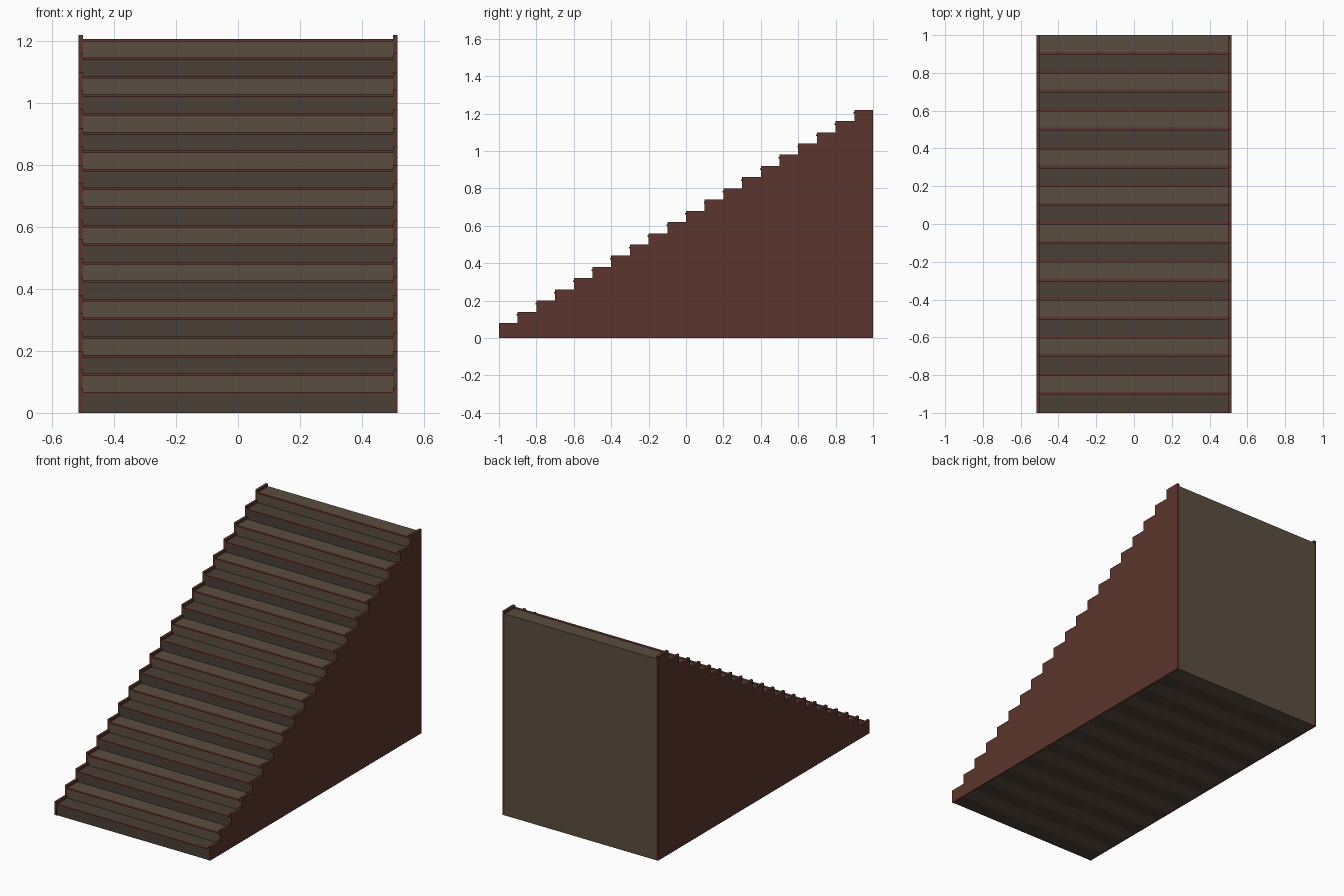
import bpy, bmesh

if "Cube" in bpy.data.objects:
    bpy.data.objects.remove(bpy.data.objects["Cube"])

STEPS, RUN, RISE = 20, 0.1, 0.06
HALF_W, PANEL = 0.5, 0.015


def material(name, rgb):
    m = bpy.data.materials.new(name)
    m.diffuse_color = (*rgb, 1)
    m.use_nodes = True
    m.node_tree.nodes["Principled BSDF"].inputs["Base Color"].default_value = m.diffuse_color
    return m


light = material("light_wood", (0.105, 0.075, 0.052))
dark = material("dark_wood", (0.070, 0.050, 0.038))
red = material("red_wood", (0.105, 0.036, 0.026))


def prism(name, profile, x0, x1, mat):
    """Extrude a (y, z) profile from x0 to x1."""
    bm = bmesh.new()
    face = bm.faces.new([bm.verts.new((x0, y, z)) for y, z in profile])
    ext = bmesh.ops.extrude_face_region(bm, geom=[face])
    verts = [g for g in ext["geom"] if isinstance(g, bmesh.types.BMVert)]
    bmesh.ops.translate(bm, verts=verts, vec=(x1 - x0, 0, 0))
    bmesh.ops.recalc_face_normals(bm, faces=bm.faces)
    me = bpy.data.meshes.new(name)
    bm.to_mesh(me)
    bm.free()
    me.materials.append(mat)
    ob = bpy.data.objects.new(name, me)
    bpy.context.collection.objects.link(ob)
    return ob


def rect(y0, y1, z0, z1):
    return [(y0, z0), (y1, z0), (y1, z1), (y0, z1)]


# Solid steps in alternating wood, each with a thin red nosing on its edge
for i in range(STEPS):
    y = -1 + i * RUN
    top = (i + 1) * RISE + 0.005
    front = y + (0.003 if i == 0 else 0)
    prism(f"step_{i + 1}", rect(front, y + RUN, 0, top),
          -HALF_W, HALF_W, light if i % 2 else dark)
    nose = y if i == 0 else y - 0.005
    prism(f"nosing_{i + 1}", rect(nose, y + 0.011, top - 0.006, top + 0.002),
          -HALF_W, HALF_W, red)

# Sawtooth side panels rising slightly above the treads
saw = [(1, 0), (-1, 0)]
for i in range(STEPS):
    z = 0.08 + i * RISE
    saw += [(-1 + i * RUN, z), (-1 + (i + 1) * RUN, z)]
for name, s in (("side_panel_left", -1), ("side_panel_right", 1)):
    prism(name, saw, s * HALF_W, s * (HALF_W + PANEL), red)
